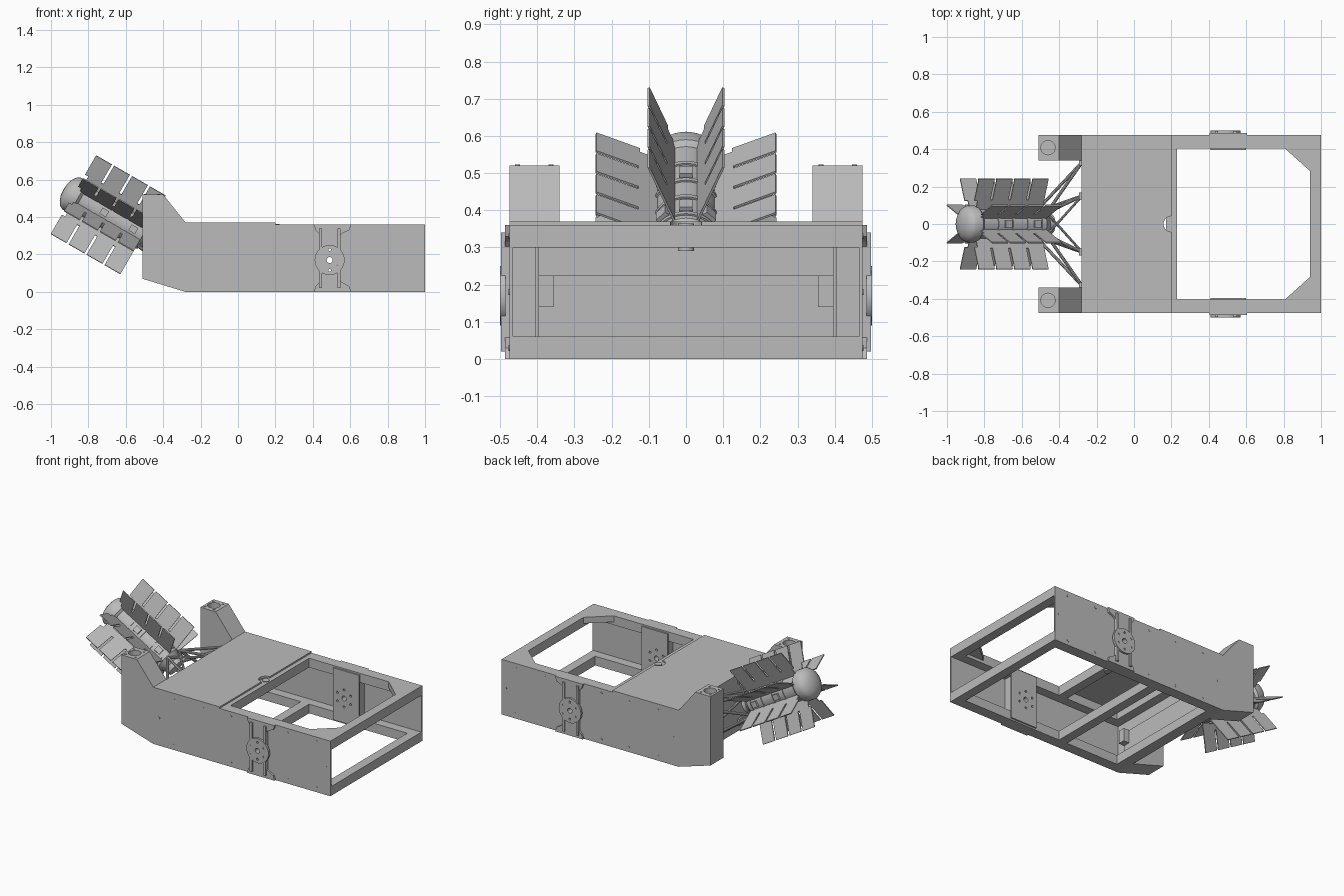
import bpy, bmesh
from math import radians, pi, cos, sin
from mathutils import Matrix, Vector

if "Cube" in bpy.data.objects:
    bpy.data.objects.remove(bpy.data.objects["Cube"])

grey = bpy.data.materials.new("plain grey")
grey.use_nodes = True
grey.diffuse_color = (0.5, 0.5, 0.5, 1)
grey.node_tree.nodes["Principled BSDF"].inputs["Base Color"].default_value = (0.5, 0.5, 0.5, 1)


def finish(name, bm, matrix=None, smooth=False):
    bmesh.ops.recalc_face_normals(bm, faces=bm.faces)
    mesh = bpy.data.meshes.new(name)
    bm.to_mesh(mesh)
    bm.free()
    mesh.materials.append(grey)
    ob = bpy.data.objects.new(name, mesh)
    bpy.context.collection.objects.link(ob)
    if matrix:
        ob.matrix_world = matrix
    if smooth:
        bpy.ops.object.select_all(action='DESELECT')
        ob.select_set(True)
        bpy.context.view_layer.objects.active = ob
        bpy.ops.object.shade_smooth_by_angle(angle=radians(35))
    return ob


def add_box(bm, x, y, z):
    size = Matrix.Diagonal((x[1] - x[0], y[1] - y[0], z[1] - z[0], 1))
    centre = Matrix.Translation((sum(x) / 2, sum(y) / 2, sum(z) / 2))
    bmesh.ops.create_cube(bm, size=1, matrix=centre @ size)


def box(name, x, y, z):
    bm = bmesh.new()
    add_box(bm, x, y, z)
    return finish(name, bm)


def prism(name, points, a, b, axis='Y'):
    """Extrude an outline: XZ points along Y, or XY points along Z."""
    bm = bmesh.new()
    put = (lambda p, h: (p[0], h, p[1])) if axis == 'Y' else (lambda p, h: (p[0], p[1], h))
    face = bm.faces.new([bm.verts.new(put(p, a)) for p in points])
    top = bmesh.ops.extrude_face_region(bm, geom=[face])["geom"]
    move = Vector(put((0, 0), b - a))
    bmesh.ops.translate(bm, vec=move, verts=[v for v in top if isinstance(v, bmesh.types.BMVert)])
    return finish(name, bm)


def add_rod(bm, p, q, r, sides=10):
    p, q = Vector(p), Vector(q)
    turn = (q - p).to_track_quat('Z', 'Y').to_matrix().to_4x4()
    bmesh.ops.create_cone(bm, cap_ends=True, segments=sides, radius1=r, radius2=r,
                          depth=(q - p).length, matrix=Matrix.Translation((p + q) / 2) @ turn)


def cut(obs, rods):
    """Drill a list of rods out of some objects."""
    bm = bmesh.new()
    for p, q, r in rods:
        add_rod(bm, p, q, r, 20)
    cutter = finish("drill", bm)
    cutter.hide_render = True
    for ob in obs:
        mod = ob.modifiers.new("holes", 'BOOLEAN')
        mod.operation, mod.object, mod.solver = 'DIFFERENCE', cutter, 'EXACT'
        bpy.context.view_layer.objects.active = ob
        bpy.ops.object.modifier_apply(modifier=mod.name)
    bpy.data.objects.remove(cutter)


# Side walls, horns and hinge fittings, one set per side
side_outline = [(-.51, .07), (-.51, .52), (-.4, .52), (-.28, .37), (.2, .37),
                (.2, .36), (1, .36), (1, 0), (-.28, 0)]
horn_outline = side_outline[:4] + [(-.28, 0)]
hub = (.49, .17)
for s, side in ((1, "left"), (-1, "right")):
    def span(a, b):
        return sorted((s * a, s * b))

    wall = prism(side + "_side_wall", side_outline, *span(.465, .475))
    horn = prism(side + "_horn", horn_outline, *span(.34, .466))
    inner = box(side + "_inner_plate", (.41, .6), span(.395, .405), (.01, .35))
    spacer = box(side + "_inner_spacer", (.42, .59), span(.4, .47), (.05, .31))

    # Outer fitting: narrow web with wide feet at both ends
    web = [(.405, 0), (.605, 0), (.595, .03), (.56, .05), (.545, .06), (.545, .3),
           (.56, .315), (.595, .33), (.605, .36), (.405, .36), (.415, .33),
           (.435, .31), (.435, .05), (.415, .03)]
    plate = prism(side + "_hinge_plate", web, *span(.47, .487))
    for n, x in (("rear", .44), ("fore", .54)):
        box(f"{side}_{n}_hinge_rail", (x - .008, x + .008), span(.475, .497), (.02, .34))
    bm = bmesh.new()
    add_rod(bm, (hub[0], s * .485, hub[1]), (hub[0], s * .5, hub[1]), .08, 40)
    disc = finish(side + "_hinge_disc", bm, smooth=True)
    holes = [((hub[0], s * .3, hub[1]), (hub[0], s * .6, hub[1]), .016)]
    for k in range(6):
        x, z = hub[0] + .055 * sin(k * pi / 3), hub[1] + .055 * cos(k * pi / 3)
        holes.append(((x, s * .3, z), (x, s * .6, z), .007))
    cut([wall, inner, spacer, plate, disc], holes)

    # Horn sockets
    cut([horn], [((-.46, s * .408, .46), (-.46, s * .408, .6), .038)])
    bm = bmesh.new()
    for dx in (-.035, .035):
        for dy in (-.045, .045):
            x, y = -.46 + dx, s * .408 + dy
            add_rod(bm, (x, y, .515), (x, y, .523), .007)
    # Wall bolts
    spots = [(x, z) for x in (-.13, .08, .28, .69, .9) for z in (.03, .33)]
    for x, z in spots + [(-.24, .18), (.97, .18)]:
        add_rod(bm, (x, s * .47, z), (x, s * .477, z), .008)
    finish(side + "_bolts", bm)

    # Long rails and gussets
    for n, z in (("top", (.3, .36)), ("bottom", (0, .06))):
        box(f"{side}_{n}_rail", (-.28, 1), span(.405, .466), z)
    prism(side + "_corner_gusset", [(.8, s * .41), (.945, s * .41), (.945, s * .28)],
          .32, .36, 'Z')
    box(side + "_bulkhead_bracket", (-.26, -.22), span(.355, .4), (.14, .225))

# Cross bars, bulkhead and deck
for n, z in (("top", (.3, .36)), ("bottom", (0, .06))):
    box(n + "_end_bar", (.94, 1), (-.475, .475), z)
    box(n + "_middle_bar", (.17, .23), (-.41, .41), z)
    box(n + "_bulkhead_bar", (-.28, -.21), (-.41, .41), z)
box("bulkhead", (-.28, -.27), (-.47, .47), (0, .365))
box("bulkhead_panel", (-.27, -.26), (-.4, .4), (.06, .225))
deck = box("deck", (-.28, .2), (-.475, .475), (.355, .37))
cut([deck], [((.2, 0, .3), (.2, 0, .4), .042)])
bm = bmesh.new()
add_rod(bm, (.2, 0, .29), (.2, 0, .364), .022, 24)
finish("deck_latch", bm, smooth=True)

# Tilted engine: its own z runs along the axis, up and out
tilt = Matrix.Translation((-.88, 0, .52)) @ Matrix.Rotation(radians(-60), 4, 'Y')
profile = [(0, .06), (.035, .057), (.065, .047), (.088, .03), (.098, .012), (.098, -.03),
           (.085, -.045)]
for z in (-.13, -.22, -.31, -.4):
    profile += [(.085, z), (.09, z), (.09, z - .014), (.085, z - .014)]
profile += [(.085, -.43), (.055, -.47), (.055, -.5), (0, -.5)]
bm = bmesh.new()
vs = [bm.verts.new((r, 0, z)) for r, z in profile]
es = [bm.edges.new(pair) for pair in zip(vs, vs[1:])]
bmesh.ops.spin(bm, geom=vs + es, cent=(0, 0, 0), axis=(0, 0, 1), angle=2 * pi, steps=40)
bmesh.ops.remove_doubles(bm, verts=bm.verts, dist=1e-5)
finish("engine_body", bm, tilt, smooth=True)

# Eight radial fins, each a root strip with four panels
gap, panel = .013, (.43 - 3 * .013) / 4
for k in range(8):
    bm = bmesh.new()
    add_box(bm, (.07, .14), (-.003, .003), (-.43, -.02))
    for i in range(4):
        top = -i * (panel + gap)
        add_box(bm, (.135, .262), (-.003, .003), (top - panel, top))
    finish(f"engine_fin_{k + 1}", bm, tilt @ Matrix.Rotation(radians(22.5 + 45 * k), 4, 'Z'))

# Small housings on the engine body between the fins
for k in range(8):
    bm = bmesh.new()
    for z in (-.19, -.37):
        add_box(bm, (.08, .097), (-.018, .018), (z - .02, z + .02))
    finish(f"engine_housing_{k + 1}", bm, tilt @ Matrix.Rotation(radians(45 * k), 4, 'Z'))

# Truss between engine and bulkhead
bm = bmesh.new()
for s in (1, -1):
    high = tilt @ Vector((.065, s * .06, -.44))
    low = tilt @ Vector((-.065, s * .06, -.44))
    for start, y, z in ((high, .33, .33), (high, .15, .33), (high, .33, .08),
                        (low, .33, .08), (low, .15, .06), (low, .33, .33)):
        add_rod(bm, start, (-.278, s * y, z), .009)
    add_rod(bm, high, (-.278, -s * .15, .33), .007)
    for y, z in ((.33, .33), (.33, .08), (.15, .33), (.15, .06)):
        add_box(bm, (-.295, -.278), sorted((s * (y - .018), s * (y + .018))), (z - .02, z + .02))
finish("engine_truss", bm)
